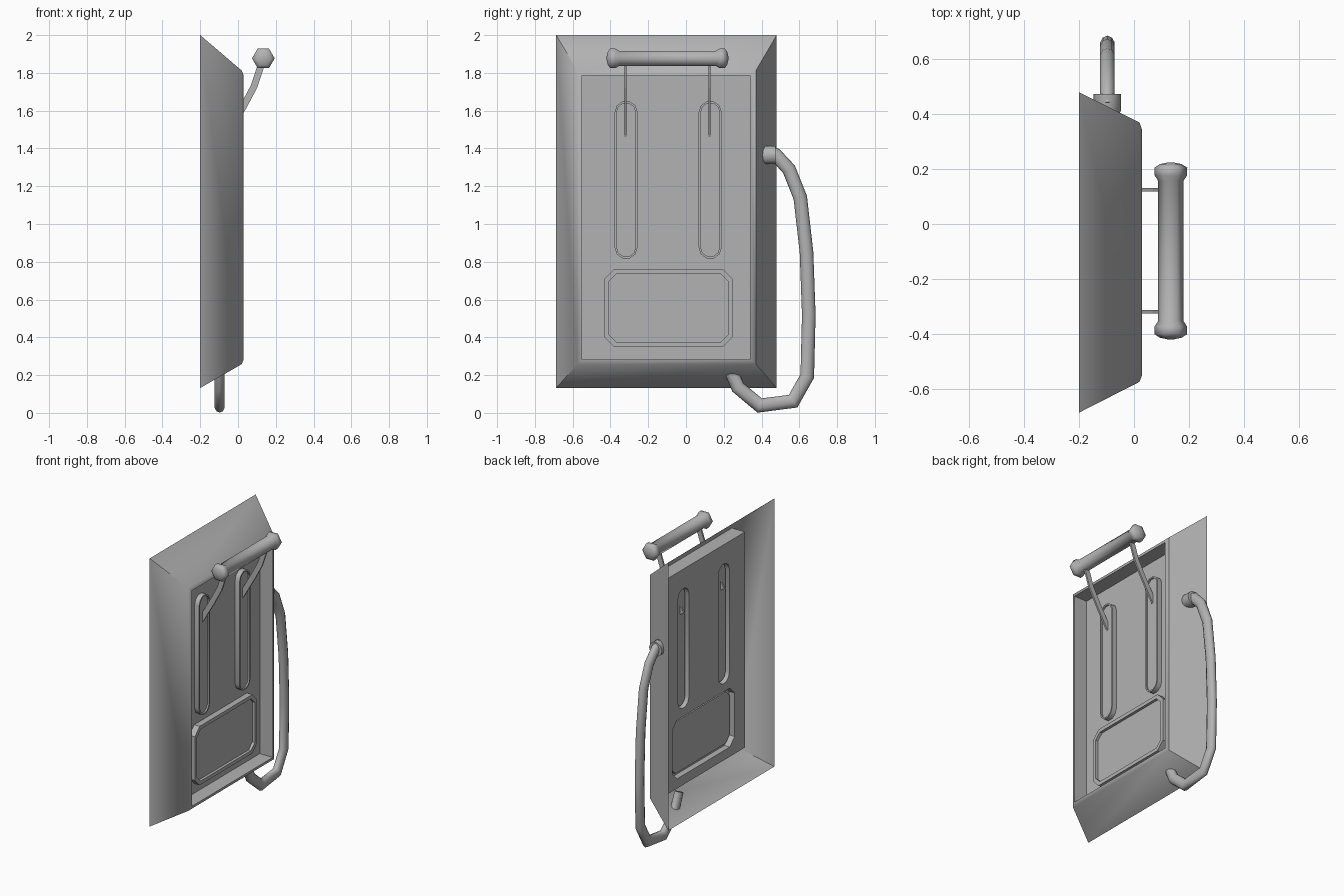
import bpy, bmesh, math
from mathutils import Vector

if "Cube" in bpy.data.objects:
    bpy.data.objects.remove(bpy.data.objects["Cube"])

# Mid-grey finish shared by every part
grey = bpy.data.materials.new("mid_grey")
grey.diffuse_color = (0.45, 0.45, 0.45, 1)
grey.use_nodes = True
grey.node_tree.nodes["Principled BSDF"].inputs["Base Color"].default_value = grey.diffuse_color


def finish(bm, name, smooth=None):
    bmesh.ops.recalc_face_normals(bm, faces=bm.faces)
    me = bpy.data.meshes.new(name)
    bm.to_mesh(me)
    bm.free()
    me.materials.append(grey)
    ob = bpy.data.objects.new(name, me)
    bpy.context.collection.objects.link(ob)
    if smooth:
        bpy.ops.object.select_all(action='DESELECT')
        ob.select_set(True)
        bpy.context.view_layer.objects.active = ob
        bpy.ops.object.shade_smooth_by_angle(angle=math.radians(smooth))
    return ob


def loft(bm, loops, cap_start=False, cap_end=False):
    """Bridge closed point loops in order; return the vertex rings."""
    rings = [[bm.verts.new(p) for p in loop] for loop in loops]
    for a, b in zip(rings, rings[1:]):
        n = len(a)
        for i in range(n):
            j = (i + 1) % n
            bm.faces.new((a[i], a[j], b[j], b[i]))
    if cap_start:
        bm.faces.new(rings[0])
    if cap_end:
        bm.faces.new(rings[-1])
    return rings


def sweep(name, path, binormal, section, smooth=None):
    """Mitred sweep of a (u, v) section along a planar path."""
    pts = [Vector(p) for p in path]
    b = Vector(binormal)
    dirs = [(q - p).normalized() for p, q in zip(pts, pts[1:])]
    loops = []
    for i, p in enumerate(pts):
        d0, d1 = dirs[max(i - 1, 0)], dirs[min(i, len(dirs) - 1)]
        t = (d0 + d1).normalized()
        n = b.cross(t) / max(t.dot(d1), 0.5)
        loops.append([p + n * u + b * v for u, v in section])
    bm = bmesh.new()
    loft(bm, loops, True, True)
    return finish(bm, name, smooth)


def lathe(name, profile, centre, sides, smooth):
    """Revolve (y, radius) points about an axis along y."""
    cx, cy, cz = centre
    loops = [[(cx + r * math.cos(2 * math.pi * k / sides), cy + y,
               cz + r * math.sin(2 * math.pi * k / sides)) for k in range(sides)]
             for y, r in profile]
    bm = bmesh.new()
    loft(bm, loops, True, True)
    return finish(bm, name, smooth)


def rect(x, y0, y1, z0, z1):
    return [(x, y0, z0), (x, y1, z0), (x, y1, z1), (x, y0, z1)]


def slot(yc, inset, x, z0=0.815, z1=1.652, r=0.061, seg=5):
    r2 = r - inset
    out = []
    for zc, start in ((z1 - r, 0), (z0 + r, math.pi)):
        for k in range(seg + 1):
            a = start + math.pi * k / seg
            out.append((x, yc + r2 * math.cos(a), zc + r2 * math.sin(a)))
    return out


def plaque(inset, x):
    y0, y1, z0, z1 = -0.435 + inset, 0.25 - inset, 0.35 + inset, 0.76 - inset
    c = 0.053 - inset * 0.5
    return [(x, y, z) for y, z in (
        (y0 + c, z0), (y1 - c, z0), (y1, z0 + c), (y1, z1 - c),
        (y1 - c, z1), (y0 + c, z1), (y0, z1 - c), (y0, z0 + c))]


# Open-backed sloped housing with a recessed panel
PANEL = -0.07
bm = bmesh.new()
opening = (-0.55, 0.34, 0.283, 1.785)
shell = loft(bm, [rect(-0.2, -0.687, 0.48, 0.132, 2.0),
                  rect(0.02, -0.575, 0.37, 0.258, 1.812),
                  rect(0.03, *opening),
                  rect(PANEL, *opening)])
borders = [shell[-1]]

# Raised rims of the two slots and the plaque
for yc in (-0.317, 0.128):
    borders.append(loft(bm, [slot(yc, 0, PANEL), slot(yc, 0, -0.036),
                             slot(yc, 0.011, -0.036), slot(yc, 0.011, -0.047)],
                        cap_end=True)[0])
borders.append(loft(bm, [plaque(0, PANEL), plaque(0, -0.028),
                         plaque(0.025, -0.028), plaque(0.025, -0.047)],
                    cap_end=True)[0])

# Panel sheet filled around the raised features
edges = []
for ring in borders:
    for i, v in enumerate(ring):
        edges.append(bm.edges.get((v, ring[(i + 1) % len(ring)])))
bmesh.ops.triangle_fill(bm, use_beauty=True, edges=edges, normal=(1, 0, 0))
finish(bm, "housing", 42)

# Grip bar with flared, rounded ends
half = [(0.255, 0.046), (0.275, 0.059), (0.303, 0.06), (0.316, 0.04), (0.322, 0.012)]
profile = [(-y, r) for y, r in reversed(half)] + half
lathe("grip_bar", profile, (0.134, -0.098, 1.877), 6, 85)

# Two bent flat arms joining the bar to the slots
w, t = 0.018, 0.006
for side, y in (("left", -0.32), ("right", 0.125)):
    sweep("grip_arm_" + side,
          [(-0.06, y, 1.47), (0.03, y, 1.625), (0.085, y, 1.728), (0.13, y, 1.865)],
          (0, 1, 0), [(-w, -t), (w, -t), (w, t), (-w, t)])

# Hose socket on the side
lathe("hose_socket", [(-0.075, 0.042), (-0.06, 0.05), (0, 0.05)],
      (-0.097, 0.474, 1.365), 10, 50)

# Hanging hose from the socket to the underside
section = [(0.036 * math.cos(a), 0.028 * math.sin(a))
           for a in (2 * math.pi * k / 10 for k in range(10))]
hose = [(0.43, 1.385), (0.475, 1.365), (0.545, 1.29), (0.605, 1.14), (0.638, 0.85),
        (0.65, 0.52), (0.642, 0.195), (0.567, 0.062), (0.39, 0.039),
        (0.275, 0.135), (0.215, 0.275)]
sweep("hose", [(-0.097, y, z) for y, z in hose], (1, 0, 0), section, 75)
